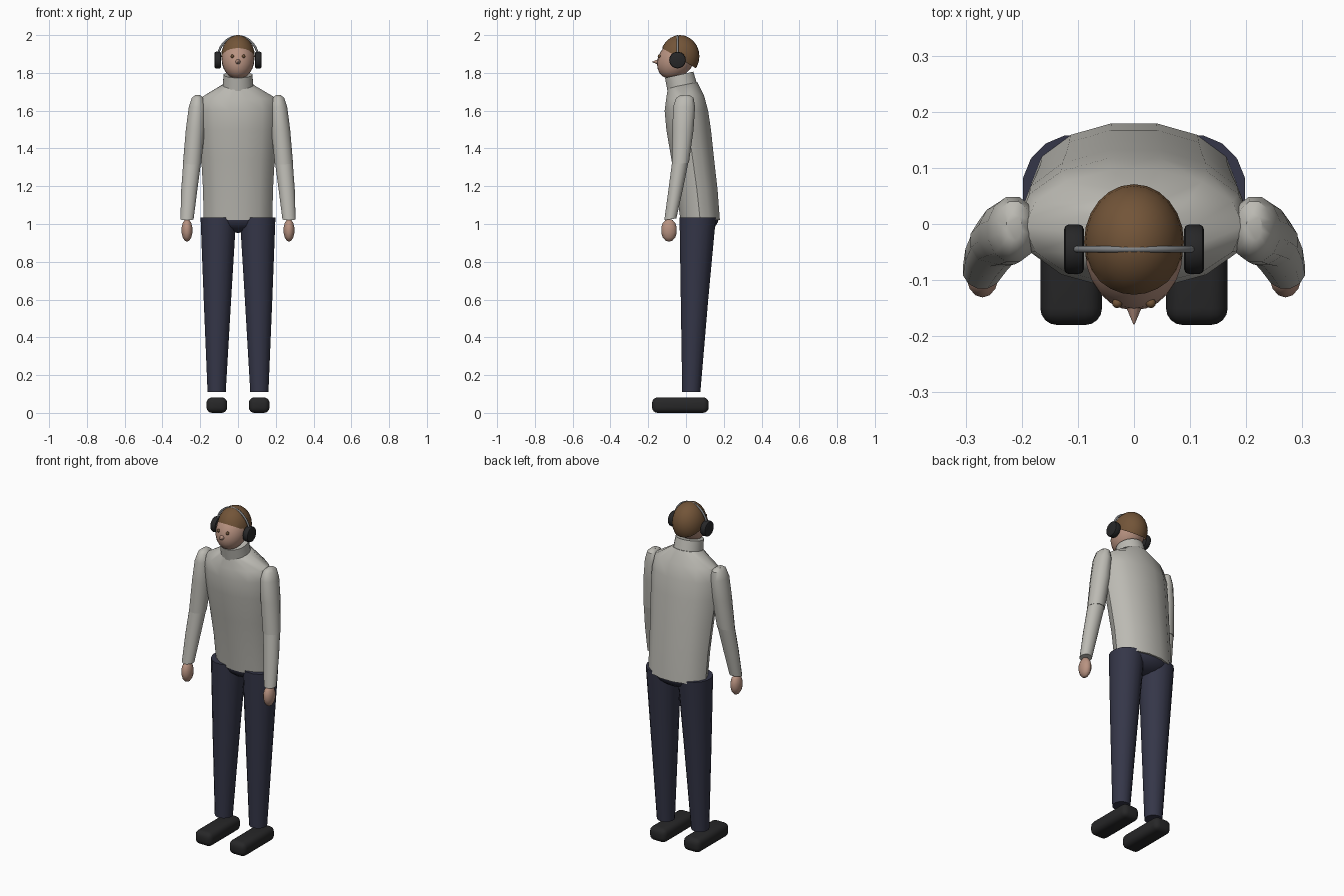
import bpy, bmesh, math
from mathutils import Vector, Matrix

if "Cube" in bpy.data.objects:
    bpy.data.objects.remove(bpy.data.objects["Cube"])


def mat(name, rgb):
    m = bpy.data.materials.new(name)
    m.diffuse_color = (*rgb, 1)
    m.use_nodes = True
    m.node_tree.nodes["Principled BSDF"].inputs["Base Color"].default_value = m.diffuse_color
    return m


SWEATER = mat("sweater_grey", (0.50, 0.49, 0.45))
SKIN = mat("skin", (0.48, 0.29, 0.22))
HAIR = mat("hair_brown", (0.17, 0.09, 0.04))
NAVY = mat("navy", (0.035, 0.037, 0.065))
BLACK = mat("black", (0.02, 0.02, 0.021))
METAL = mat("band_grey", (0.22, 0.23, 0.24))


def finish(name, bm, material, angle=40):
    bmesh.ops.recalc_face_normals(bm, faces=bm.faces[:])
    me = bpy.data.meshes.new(name)
    bm.to_mesh(me)
    bm.free()
    me.materials.append(material)
    ob = bpy.data.objects.new(name, me)
    bpy.context.collection.objects.link(ob)
    bpy.ops.object.select_all(action='DESELECT')
    ob.select_set(True)
    bpy.context.view_layer.objects.active = ob
    bpy.ops.object.shade_smooth_by_angle(angle=math.radians(angle))
    return ob


def loft(name, rings, material, n=14, s=1):
    """Rings are (x, y, z, rx, ry, tilt); tilt raises z with distance to the back."""
    bm = bmesh.new()
    loops = []
    for x, y, z, rx, ry, tilt in rings:
        loop = []
        for i in range(n):
            a = 2 * math.pi * (i + 0.5) / n
            dy = ry * math.cos(a)
            loop.append(bm.verts.new((s * x + rx * math.sin(a), y + dy, z + tilt * dy)))
        loops.append(loop)
    for a, b in zip(loops, loops[1:]):
        for i in range(n):
            j = (i + 1) % n
            bm.faces.new((a[i], a[j], b[j], b[i]))
    bm.faces.new(loops[0])
    bm.faces.new(loops[-1])
    return finish(name, bm, material)


def ball(name, centre, radii, material, seg=24, shear=0, cut=None):
    bm = bmesh.new()
    bmesh.ops.create_uvsphere(bm, u_segments=seg, v_segments=seg // 2, radius=1)
    for v in bm.verts:
        p = Vector(a * r for a, r in zip(v.co, radii))
        p.y += shear * p.z
        v.co = p + Vector(centre)
    if cut:
        bmesh.ops.bisect_plane(bm, geom=bm.verts[:] + bm.edges[:] + bm.faces[:],
                               plane_co=cut[0], plane_no=cut[1], clear_inner=True)
    return finish(name, bm, material)


# torso and collar of the sweater
loft("sweater_body", [
    (0, 0.075, 1.02, 0.182, 0.107, 0),
    (0, 0.058, 1.18, 0.185, 0.112, 0),
    (0, 0.036, 1.34, 0.194, 0.116, 0),
    (0, 0.014, 1.50, 0.205, 0.121, 0),
    (0, 0.002, 1.60, 0.207, 0.118, 0),
    (0, -0.005, 1.67, 0.195, 0.103, 0.1),
    (0, -0.018, 1.735, 0.085, 0.08, 0.2)], SWEATER)
loft("collar", [
    (0, -0.018, 1.715, 0.083, 0.08, 0.22),
    (0, -0.036, 1.79, 0.077, 0.076, 0.22)], SWEATER, n=20)

# head, hair, face
ball("head", (0, -0.05, 1.875), (0.087, 0.1, 0.108), SKIN, shear=0.25)
ball("hair", (0, -0.032, 1.888), (0.089, 0.103, 0.112), HAIR,
     cut=((0, -0.127, 1.932), (0, 0.6, 1)))
bm = bmesh.new()
bmesh.ops.create_cone(bm, cap_ends=True, segments=12, radius1=0.018, radius2=0.001, depth=0.04,
                      matrix=Matrix.Translation((0, -0.159, 1.858)) @ Matrix.Rotation(math.pi / 2, 4, 'X'))
finish("nose", bm, SKIN)

# headband
curve = bpy.data.curves.new("headband", 'CURVE')
curve.dimensions = '3D'
curve.bevel_depth = 0.006
curve.bevel_resolution = 2
spline = curve.splines.new('POLY')
spline.points.add(24)
for i, p in enumerate(spline.points):
    a = math.pi * i / 24
    p.co = (0.108 * math.cos(a), -0.045, 1.87 + 0.124 * math.sin(a), 1)
curve.materials.append(METAL)
bpy.context.collection.objects.link(bpy.data.objects.new("headband", curve))

# pelvis
ball("pelvis", (0, 0.072, 1.035), (0.17, 0.102, 0.082), NAVY, seg=20)

for s, side in ((-1, "right"), (1, "left")):
    # eye and ear cup
    ball(side + "_eye", (s * 0.03, -0.141, 1.888), (0.009, 0.009, 0.009), HAIR, seg=12)
    bm = bmesh.new()
    bmesh.ops.create_cone(bm, cap_ends=True, segments=24, radius1=0.044, radius2=0.044, depth=0.035,
                          matrix=Matrix.Translation((s * 0.107, -0.045, 1.868))
                          @ Matrix.Rotation(math.pi / 2, 4, 'Y'))
    rims = [e for e in bm.edges if any(len(f.verts) > 4 for f in e.link_faces)]
    bmesh.ops.bevel(bm, geom=rims, offset=0.008, segments=2, affect='EDGES', profile=0.5)
    finish(side + "_ear_cup", bm, BLACK)

    # sleeve and hand
    loft(side + "_upper_sleeve", [
        (0.214, -0.005, 1.682, 0.014, 0.025, 0),
        (0.214, -0.006, 1.667, 0.032, 0.048, 0),
        (0.216, -0.010, 1.62, 0.046, 0.060, 0),
        (0.226, -0.016, 1.50, 0.052, 0.058, 0),
        (0.243, -0.030, 1.32, 0.050, 0.047, 0.1)], SWEATER, n=12, s=s)
    loft(side + "_lower_sleeve", [
        (0.242, -0.029, 1.335, 0.049, 0.046, 0.1),
        (0.258, -0.055, 1.18, 0.044, 0.040, 0.1),
        (0.270, -0.083, 1.025, 0.036, 0.033, 0.15)], SWEATER, n=12, s=s)
    ball(side + "_hand", (s * 0.27, -0.09, 0.967), (0.03, 0.042, 0.061), SKIN, seg=14)

    # trouser leg
    loft(side + "_leg", [
        (0.113, 0.028, 0.11, 0.049, 0.049, 0),
        (0.109, 0.045, 0.60, 0.074, 0.074, 0),
        (0.104, 0.062, 1.035, 0.096, 0.098, 0)], NAVY, n=16, s=s)

    # shoe
    bm = bmesh.new()
    bmesh.ops.create_cube(bm, size=1, matrix=Matrix.Translation((s * 0.112, -0.03, 0.041))
                          @ Matrix.Diagonal((0.11, 0.3, 0.082, 1)))
    bmesh.ops.bevel(bm, geom=bm.edges[:], offset=0.03, segments=4, affect='EDGES', profile=0.5)
    finish(side + "_shoe", bm, BLACK)
